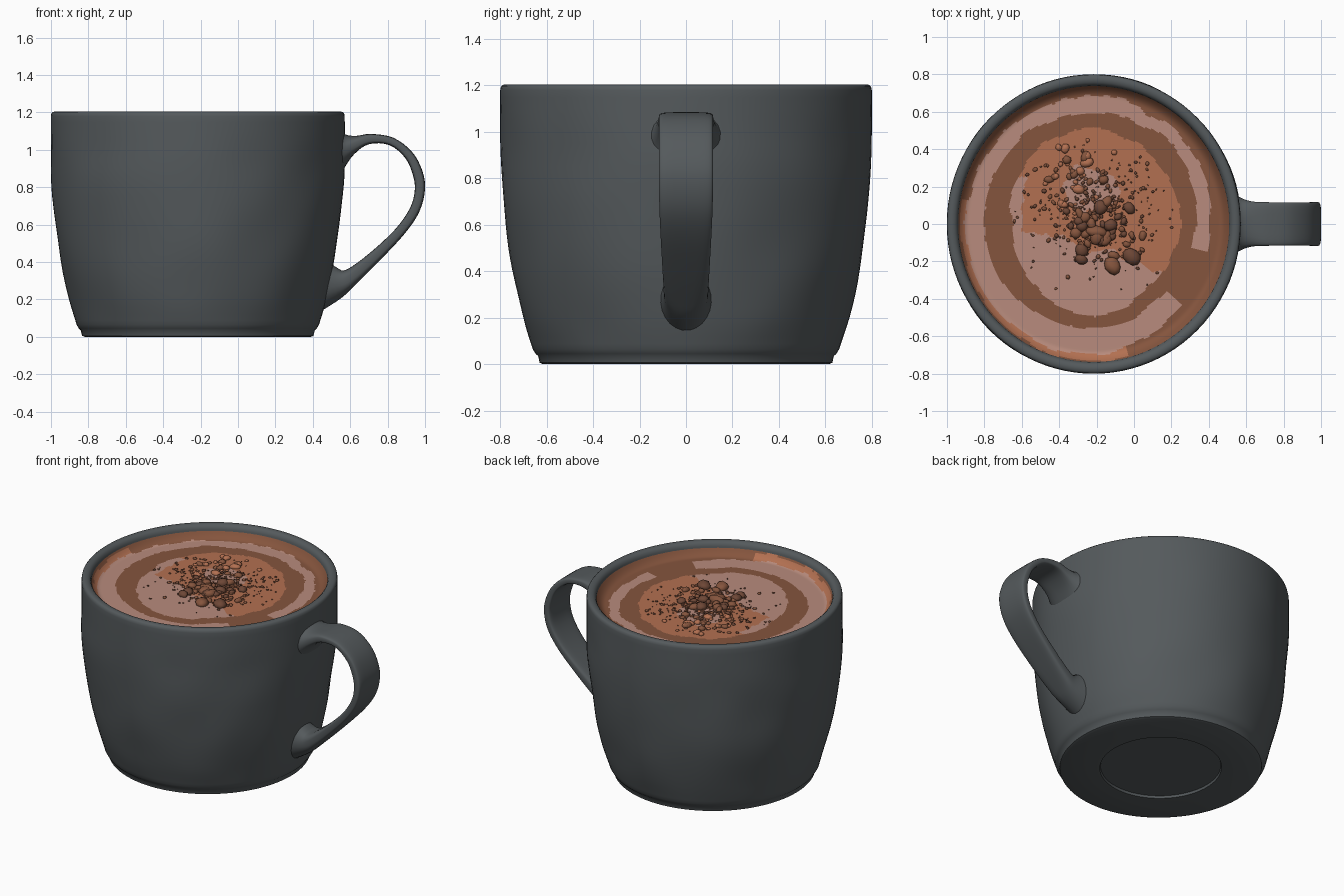
import bpy, bmesh, math, random
from mathutils import Vector, Matrix, noise

if "Cube" in bpy.data.objects:
    bpy.data.objects.remove(bpy.data.objects["Cube"])
random.seed(7)
CX, SX = -0.215, 0.982          # mug axis and its slight ovalness
LEVEL = 1.122                   # drink surface height


def material(name, rgb):
    m = bpy.data.materials.new(name)
    m.use_nodes = True
    m.diffuse_color = (*rgb, 1)
    m.node_tree.nodes["Principled BSDF"].inputs["Base Color"].default_value = (*rgb, 1)
    return m


clay = material("slate glaze", (0.09, 0.102, 0.108))
brown = material("cocoa brown", (0.235, 0.09, 0.047))
orange = material("caramel", (0.45, 0.163, 0.083))
pink = material("milk foam", (0.48, 0.26, 0.205))
dark = material("chocolate crumb", (0.155, 0.063, 0.037))


def finish(bm, name, mats, angle=40):
    bmesh.ops.recalc_face_normals(bm, faces=bm.faces)
    me = bpy.data.meshes.new(name)
    bm.to_mesh(me)
    bm.free()
    ob = bpy.data.objects.new(name, me)
    bpy.context.collection.objects.link(ob)
    for m in mats:
        me.materials.append(m)
    bpy.ops.object.select_all(action='DESELECT')
    ob.select_set(True)
    bpy.context.view_layer.objects.active = ob
    bpy.ops.object.shade_smooth_by_angle(angle=math.radians(angle))


def catmull(rows, steps):
    """Smoothly resample a list of equal-length tuples."""
    out, n = [], len(rows)
    for i in range(n - 1):
        a, b, c, d = (rows[min(max(k, 0), n - 1)] for k in range(i - 1, i + 3))
        for s in range(steps):
            t = s / steps
            out.append([q + t / 2 * (r - p + t * (2*p - 5*q + 4*r - e + t * (3*(q - r) + e - p)))
                        for p, q, r, e in zip(a, b, c, d)])
    return out + [list(rows[-1])]


def skin(bm, rings, close=True):
    for a, b in zip(rings, rings[1:]):
        n = len(a)
        for i in range(n):
            j = (i + 1) % n
            bm.faces.new((a[i], a[j], b[j], b[i]))
    if close:
        bm.faces.new(rings[0])
        bm.faces.new(rings[-1])


# Mug body: turned profile from the recessed base, over the rim, into the cavity
side = catmull([(0.66, 0.065), (0.7, 0.2), (0.745, 0.4), (0.775, 0.6),
                (0.793, 0.8), (0.8, 1.0), (0.8, 1.18)], 4)
profile = [(0.375, 0.015), (0.38, 0.0), (0.615, 0.0), (0.63, 0.006), (0.637, 0.035), (0.648, 0.045)]
profile += side + [(0.797, 1.195), (0.788, 1.203), (0.772, 1.205), (0.757, 1.202), (0.745, 1.192),
                   (0.738, 1.175), (0.735, 1.1), (0.72, 0.7), (0.62, 0.15), (0.5, 0.1)]
bm = bmesh.new()
rings = []
for r, z in profile:
    ring = []
    for i in range(96):
        a = math.tau * i / 96
        d = Vector((math.cos(a), math.sin(a), 0))
        # gentle hand-thrown unevenness on the wall, fading to the rim and foot
        fade = max(0, min(1, (z - 0.05) * 8, (1.1 - z) * 5))
        bump = 0.01 * fade * noise.noise(Vector((d.x * 2.5, d.y * 2.5, z * 3)))
        ring.append(bm.verts.new((CX + d.x * (r + bump) * SX, d.y * (r + bump), z)))
    rings.append(ring)
skin(bm, rings)
finish(bm, "mug_body", [clay], 50)

# Handle: strap (outer x, z, inner x, z, half width, squareness power) melting into the wall
stations = [(0.53, 1.13, 0.53, 0.82, 0.17, 1), (0.57, 1.085, 0.565, 0.895, 0.143, 0.9),
            (0.63, 1.075, 0.62, 0.975, 0.122, 0.6), (0.71, 1.085, 0.7, 1.03, 0.117, 0.4),
            (0.83, 1.065, 0.81, 1.025, 0.116, 0.4), (0.93, 0.99, 0.895, 0.955, 0.116, 0.4),
            (0.985, 0.89, 0.935, 0.865, 0.117, 0.4), (1.0, 0.79, 0.945, 0.785, 0.117, 0.4),
            (0.97, 0.67, 0.92, 0.69, 0.115, 0.4), (0.89, 0.55, 0.84, 0.575, 0.11, 0.4),
            (0.75, 0.4, 0.7, 0.445, 0.102, 0.45), (0.62, 0.27, 0.58, 0.36, 0.096, 0.6),
            (0.55, 0.205, 0.53, 0.37, 0.098, 0.85), (0.45, 0.14, 0.46, 0.42, 0.115, 1)]


def squared(v, power):
    return math.copysign(abs(v) ** power, v)


bm = bmesh.new()
rings = []
for ox, oz, ix, iz, w, power in catmull(stations, 4):
    o, i = Vector((ox, 0, oz)), Vector((ix, 0, iz))
    ring = []
    for k in range(24):
        a = math.tau * (k + 0.5) / 24
        p = (o + i) / 2 + (o - i) / 2 * squared(math.sin(a), power)
        p.y = w * squared(math.cos(a), power)
        ring.append(bm.verts.new(p))
    rings.append(ring)
skin(bm, rings)
finish(bm, "handle", [clay], 60)

# Drink: band radii every 45 degrees, counter-clockwise from +x
FOAM_OUT = (0.63, 0.67, 0.675, 0.69, 0.7, 0.7, 0.69, 0.66)
FOAM_IN = (0.555, 0.605, 0.59, 0.605, 0.6, 0.58, 0.56, 0.52)
SWIRL_IN = (0.48, 0.47, 0.52, 0.5, 0.44, 0.46, 0.495, 0.44)


def radius_at(table, a):
    t = a / math.tau * 8
    i = int(t) % 8
    return table[i] + (table[(i + 1) % 8] - table[i]) * (t - int(t))


def tone(x, y):
    """0 brown, 1 caramel, 2 foam."""
    p = Vector((x * 5, y * 5, 3))
    rag = 0.022 * noise.noise(p) + 0.012 * noise.noise(p * 3)
    r, deg = math.hypot(x, y) + rag, math.degrees(math.atan2(y, x)) % 360
    a = math.radians(deg)
    if r > radius_at(FOAM_OUT, a):
        return 1 if 170 < deg < 285 and r < 0.725 else 0
    if r > radius_at(FOAM_IN, a):
        return 0 if 318 < deg < 347 else 2
    if r > radius_at(SWIRL_IN, a):
        return 0
    low = y < -0.13 - 0.3 * x + 4 * rag
    left = x < -0.38 + 2 * rag and y < 0.25
    blob = math.hypot(x, y - 0.17) + 3 * rag < 0.13
    return 2 if low or left or blob else 1


# The surface climbs the wall slightly at its edge
bm = bmesh.new()
SEG, RINGS = 240, 80
rings = []
for k in range(1, RINGS + 1):
    r = 0.739 * k / RINGS
    z = LEVEL + 0.046 * max(0, (r - 0.68) / 0.059) ** 2
    rings.append([bm.verts.new((CX + r * SX * math.cos(math.tau * i / SEG),
                                r * math.sin(math.tau * i / SEG), z)) for i in range(SEG)])
skin(bm, rings, close=False)
bm.faces.new(rings[0])
for f in bm.faces:
    c = f.calc_center_median()
    f.material_index = tone((c.x - CX) / SX, c.y)
finish(bm, "drink", [brown, orange, pink])


# Crumbs: squashed, jittered lumps scattered over the middle
def crumbs(name, mats, count, centre, spread, low, high, detail):
    bm = bmesh.new()
    for _ in range(count):
        s = low + (high - low) * random.random() ** 2
        x, y = (random.gauss(c, d) for c, d in zip(centre, spread))
        if math.hypot(x - CX, y) > 0.45:
            continue
        m = (Matrix.Translation((x, y, LEVEL + s * 0.2))
             @ Matrix.Rotation(random.random() * math.tau, 4, 'Z')
             @ Matrix.Diagonal((s * random.uniform(0.9, 1.3), s * random.uniform(0.7, 1), s * 0.65, 1)))
        made = bmesh.ops.create_icosphere(bm, subdivisions=detail, radius=1, matrix=m)["verts"]
        tint = random.randrange(len(mats))
        for v in made:
            v.co += Vector([random.uniform(-0.08, 0.08) * s for _ in range(3)])
            for f in v.link_faces:
                f.material_index = tint
    finish(bm, name, mats, 60)


crumbs("large_crumbs", [dark, brown], 44, (-0.17, -0.05), (0.1, 0.075), 0.018, 0.046, 2)
crumbs("caramel_crumbs", [orange, brown], 55, (-0.31, 0.25), (0.11, 0.1), 0.01, 0.03, 2)
crumbs("fine_crumbs", [dark, brown], 380, (-0.19, 0.07), (0.17, 0.17), 0.004, 0.015, 1)
